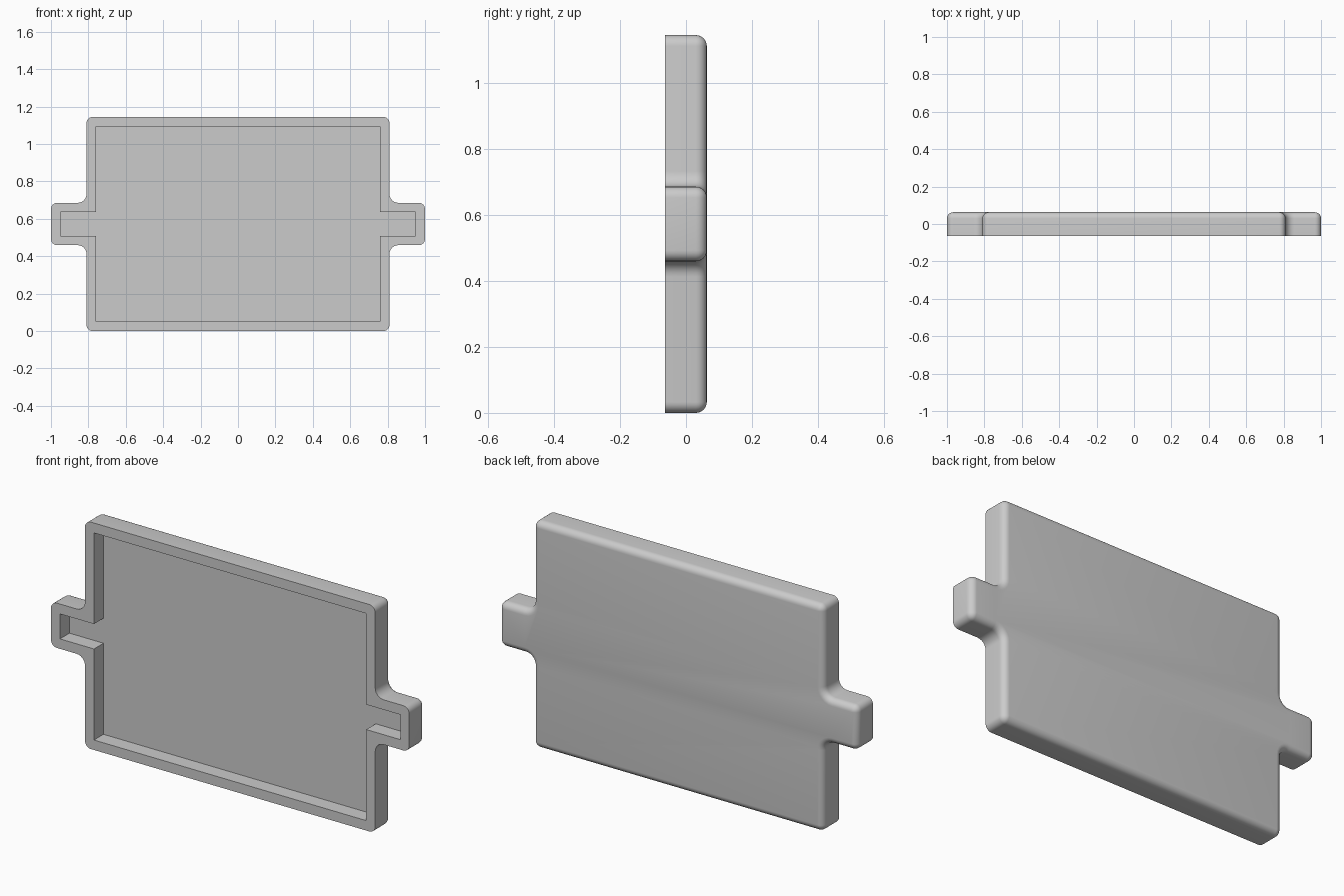
import bpy, bmesh, math
from mathutils import Vector

cube = bpy.data.objects.get("Cube")
if cube:
    bpy.data.objects.remove(cube)

# Main sizes
BODY_X, BODY_Z = 0.81, 0.5725
TAB_X, TAB_Z = 1.0, 0.113
HALF_DEPTH = 0.063
WALL = 0.05
ROUND = 0.033
FILLET = 0.047
STEPS = 6

# One quarter of the outline, mirrored into a counter-clockwise loop
quarter = [(TAB_X, TAB_Z), (BODY_X, TAB_Z), (BODY_X, BODY_Z)]
right_half = [(x, -z) for x, z in reversed(quarter)] + quarter
corners = [Vector(p) for p in right_half + [(-x, -z) for x, z in right_half]]


def outline(inset, rounded=True):
    """Outline moved inwards, with an arc (or a sharp point) at each corner."""
    points = []
    for i, corner in enumerate(corners):
        d1 = (corner - corners[i - 1]).normalized()
        d2 = (corners[(i + 1) % len(corners)] - corner).normalized()
        inner = corner + inset * (d1.orthogonal() + d2.orthogonal())
        convex = d1.cross(d2) > 0
        radius = max(ROUND - inset, 0) if convex else FILLET + inset
        if not rounded:
            radius = 0
        centre = inner + radius * (d2 - d1)
        for k in range(STEPS + 1):
            t = math.pi / 2 * k / STEPS
            points.append(centre + radius * (d1 * math.sin(t) - d2 * math.cos(t)))
    return points


bm = bmesh.new()


def ring(points, y):
    return [bm.verts.new((p.x, y, p.y + BODY_Z)) for p in points]


# Recess floor, recess wall, front rim, outer wall, rounded back edge
rings = [ring(outline(WALL, False), HALF_DEPTH - WALL),
         ring(outline(WALL, False), -HALF_DEPTH),
         ring(outline(0), -HALF_DEPTH)]
for k in range(STEPS + 1):
    t = math.pi / 2 * k / STEPS
    rings.append(ring(outline(ROUND * (1 - math.cos(t))),
                      HALF_DEPTH - ROUND * (1 - math.sin(t))))

for a, b in zip(rings, rings[1:]):
    for i in range(len(a)):
        bm.faces.new((a[i - 1], a[i], b[i], b[i - 1]))
bm.faces.new(rings[0])
bm.faces.new(rings[-1])
bmesh.ops.remove_doubles(bm, verts=bm.verts, dist=1e-5)
bmesh.ops.recalc_face_normals(bm, faces=bm.faces)

mesh = bpy.data.meshes.new("tray_shell")
bm.to_mesh(mesh)
bm.free()
tray = bpy.data.objects.new("tray_shell", mesh)
bpy.context.collection.objects.link(tray)

# Plain grey material
grey = bpy.data.materials.new("plain_grey")
grey.use_nodes = True
colour = (0.6, 0.6, 0.6, 1)
grey.diffuse_color = colour
grey.node_tree.nodes["Principled BSDF"].inputs["Base Color"].default_value = colour
mesh.materials.append(grey)

# Smooth rounded edges, sharp rim and recess
bpy.ops.object.select_all(action="DESELECT")
tray.select_set(True)
bpy.context.view_layer.objects.active = tray
bpy.ops.object.shade_smooth_by_angle(angle=math.radians(30))
